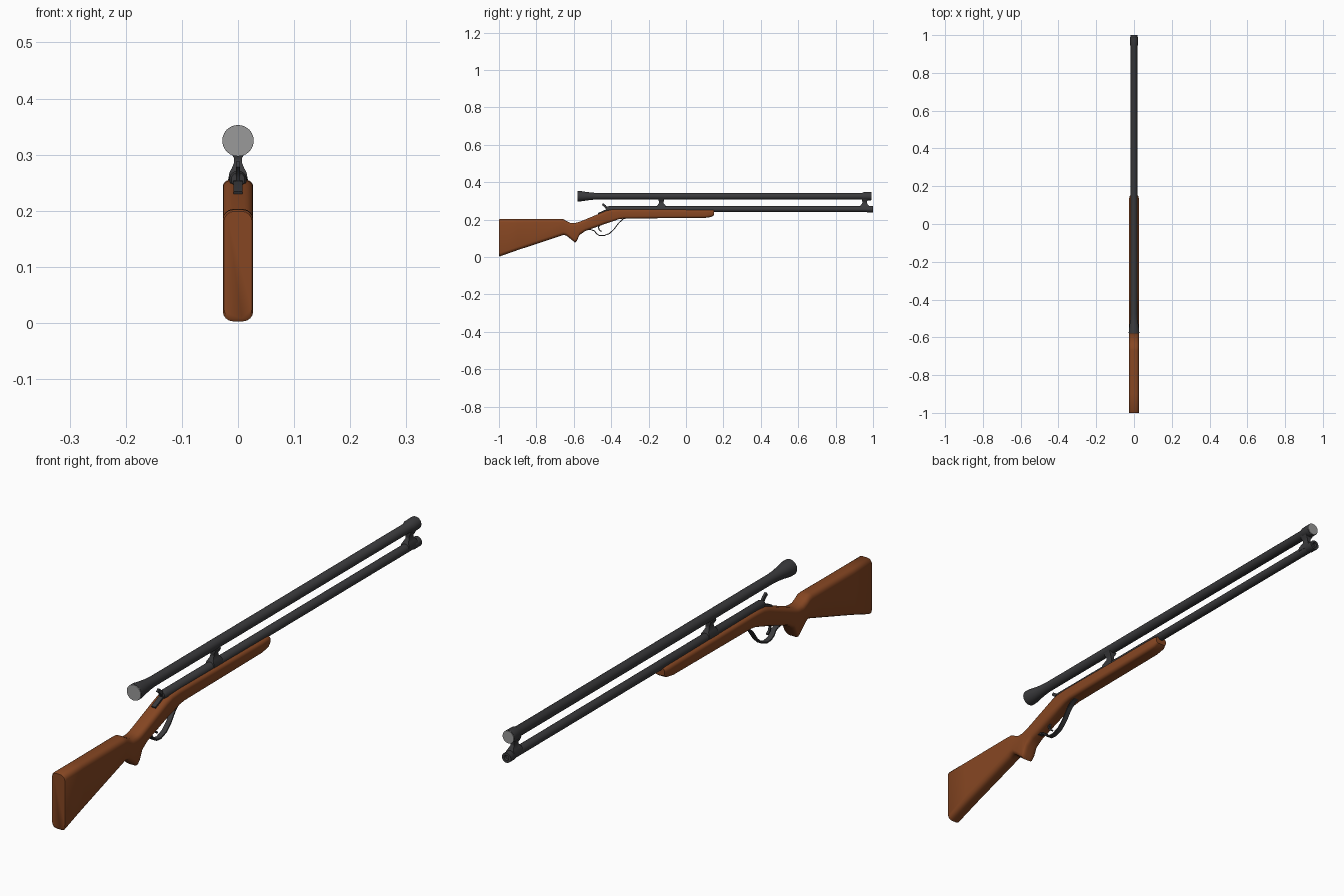
import bpy, bmesh, math
from mathutils import Vector


def material(name, rgb):
    m = bpy.data.materials.new(name)
    m.diffuse_color = (*rgb, 1)
    return m


WOOD = material("brown wood", (0.24, 0.062, 0.016))
METAL = material("dark metal", (0.042, 0.042, 0.045))
GLASS = material("grey glass", (0.32, 0.32, 0.32))


def finish(name, bm, mat, angle=35):
    bmesh.ops.remove_doubles(bm, verts=bm.verts, dist=1e-6)
    bmesh.ops.recalc_face_normals(bm, faces=bm.faces)
    me = bpy.data.meshes.new(name)
    bm.to_mesh(me)
    bm.free()
    me.materials.append(mat)
    ob = bpy.data.objects.new(name, me)
    bpy.context.collection.objects.link(ob)
    bpy.ops.object.select_all(action='DESELECT')
    ob.select_set(True)
    bpy.context.view_layer.objects.active = ob
    bpy.ops.object.shade_smooth_by_angle(angle=math.radians(angle))
    return ob


def loft(name, rings, mat, angle=35):
    """Skin closed rings of points and cap both ends."""
    bm = bmesh.new()
    vs = [[bm.verts.new(p) for p in r] for r in rings]
    n = len(vs[0])
    for a, b in zip(vs, vs[1:]):
        for i in range(n):
            j = (i + 1) % n
            bm.faces.new((a[i], a[j], b[j], b[i]))
    bm.faces.new(vs[0])
    bm.faces.new(vs[-1])
    return finish(name, bm, mat, angle)


def tube(name, z, profile, mat, n=24):
    """Round part along y from (y, radius) pairs."""
    return loft(name, [[(r * math.cos(2 * math.pi * i / n), y, z + r * math.sin(2 * math.pi * i / n))
                        for i in range(n)] for y, r in profile], mat)


def rounded(y, zb, zt, w, r, seg=4):
    """Rounded rectangle section in the xz plane."""
    r = min(r, w * 0.95, (zt - zb) * 0.48)
    pts = []
    for k, (sx, z) in enumerate([(1, zt - r), (-1, zt - r), (-1, zb + r), (1, zb + r)]):
        for s in range(seg + 1):
            a = math.pi / 2 * (k + s / seg)
            pts.append((sx * (w - r) + r * math.cos(a), y, z + r * math.sin(a)))
    return pts


def ribbon(name, path, w, t, mat):
    """Flat strip following a (y, z) path."""
    rings = []
    for i, (y, z) in enumerate(path):
        a, b = path[max(i - 1, 0)], path[min(i + 1, len(path) - 1)]
        d = Vector((b[0] - a[0], b[1] - a[1])).normalized()
        ny, nz = -d.y * t, d.x * t
        rings.append([(-w, y + ny, z + nz), (w, y + ny, z + nz),
                      (w, y - ny, z - nz), (-w, y - ny, z - nz)])
    return loft(name, rings, mat)


# Wooden stock: butt, grip, wrist and fore-end (y, bottom, top, half width, corner radius)
stations = [(-1.0, 0.008, 0.199, 0.025, 0.018), (-0.996, 0.003, 0.202, 0.027, 0.018),
            (-0.90, 0.037, 0.202, 0.027, 0.018), (-0.67, 0.113, 0.203, 0.027, 0.018),
            (-0.655, 0.118, 0.202, 0.027, 0.018), (-0.64, 0.115, 0.193, 0.027, 0.018),
            (-0.62, 0.099, 0.183, 0.027, 0.018), (-0.593, 0.077, 0.182, 0.027, 0.016),
            (-0.583, 0.088, 0.184, 0.027, 0.016), (-0.57, 0.117, 0.188, 0.027, 0.016),
            (-0.54, 0.138, 0.200, 0.027, 0.016), (-0.43, 0.178, 0.246, 0.027, 0.016),
            (-0.40, 0.188, 0.253, 0.027, 0.013), (-0.36, 0.202, 0.255, 0.027, 0.012),
            (-0.33, 0.206, 0.255, 0.027, 0.012), (0.10, 0.209, 0.252, 0.027, 0.012),
            (0.135, 0.214, 0.252, 0.026, 0.012), (0.15, 0.224, 0.250, 0.022, 0.010)]
loft("stock", [rounded(*s) for s in stations], WOOD, 40)

# Barrel with muzzle ring and tang
tube("barrel", 0.256, [(-0.425, 0.012), (-0.415, 0.0155), (0.99, 0.0155)], METAL)
tube("muzzle_ring", 0.256, [(0.965, 0.0155), (0.97, 0.0175), (1.0, 0.0175), (1.0, 0.009), (0.97, 0.009)], METAL)
ribbon("tang", [(-0.47, 0.231), (-0.43, 0.249), (-0.38, 0.257)], 0.008, 0.004, METAL)

# Scope tube with flared ends
tube("scope", 0.325, [(-0.578, 0.028), (-0.562, 0.0275), (-0.53, 0.0225), (-0.50, 0.019), (-0.475, 0.0175),
                      (0.94, 0.0175), (0.95, 0.022), (0.988, 0.0225)], METAL)
for name, y, r in (("eyepiece_lens", -0.579, 0.0272), ("objective_lens", 0.989, 0.0215)):
    tube(name, 0.325, [(y - 0.0015, r), (y + 0.0015, r)], GLASS)

# Two scope mounts: base on the barrel, neck, saddle below the tube
for name, y in (("rear_mount", -0.132), ("front_mount", 0.955)):
    levels = [(0.254, 0.0165, 0.025), (0.268, 0.0155, 0.025), (0.276, 0.011, 0.022), (0.286, 0.007, 0.013),
              (0.294, 0.007, 0.012), (0.302, 0.012, 0.015), (0.312, 0.0165, 0.015)]
    loft(name, [[(-w, y - d, z), (w, y - d, z), (w, y + d, z), (-w, y + d, z)] for z, w, d in levels], METAL)

# Hammer
ribbon("hammer", [(-0.418, 0.243), (-0.425, 0.262), (-0.433, 0.273), (-0.447, 0.283)], 0.004, 0.006, METAL)
# Trigger guard and trigger
ribbon("trigger_guard", [(-0.315, 0.209), (-0.335, 0.204), (-0.36, 0.182), (-0.385, 0.148), (-0.41, 0.125),
                         (-0.44, 0.114), (-0.465, 0.116), (-0.48, 0.126), (-0.488, 0.138), (-0.503, 0.145),
                         (-0.52, 0.148)], 0.009, 0.0025, METAL)
ribbon("trigger", [(-0.462, 0.175), (-0.468, 0.158), (-0.464, 0.145), (-0.452, 0.136)], 0.004, 0.003, METAL)
